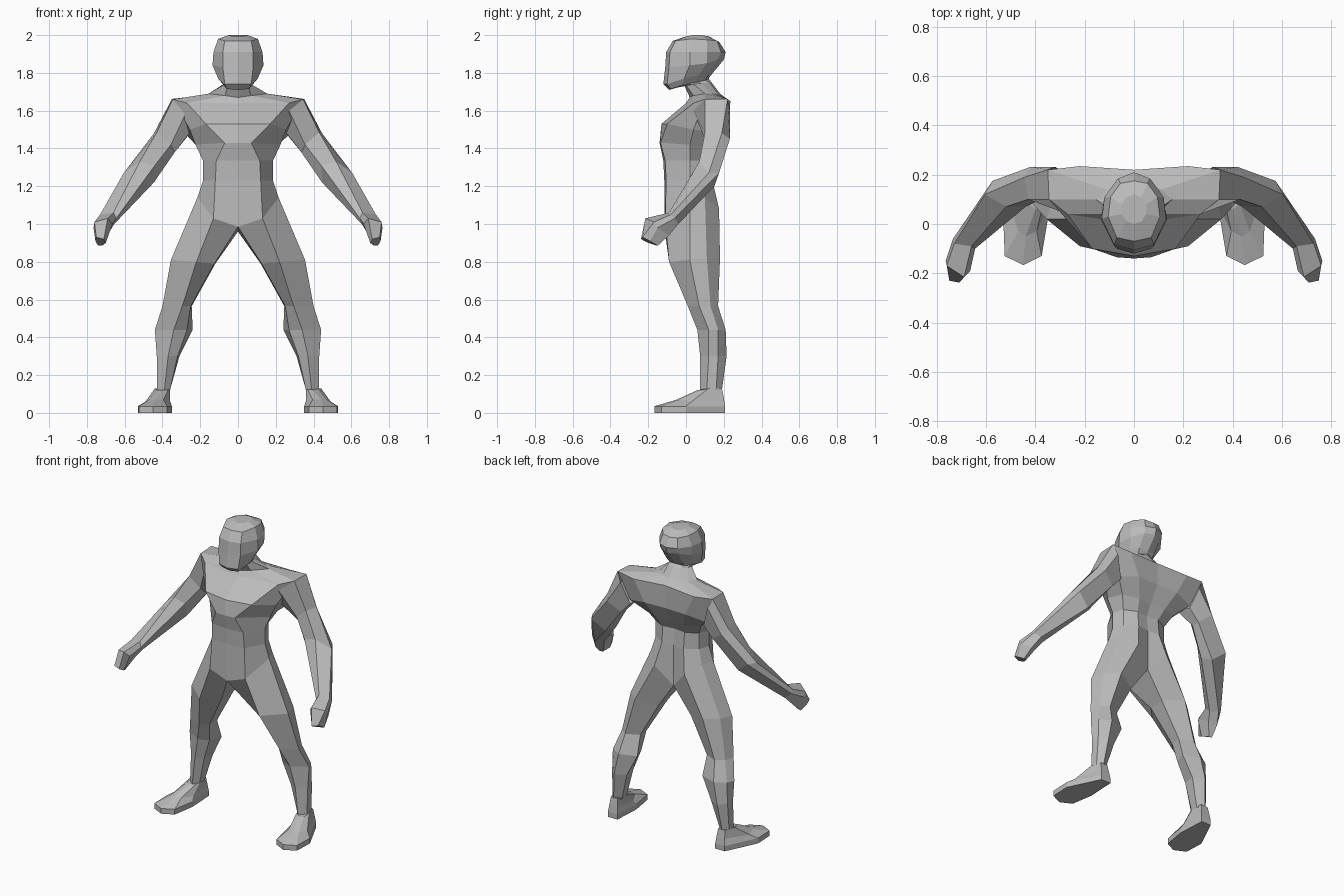
import bpy, bmesh

grey = bpy.data.materials.new("plain_grey")
grey.diffuse_color = (0.5, 0.5, 0.5, 1)


def loft(name, rings, open_start=False, open_end=False, mirror=False):
    """Skin a row of rings; ends are capped, then opened where parts join."""
    bm = bmesh.new()
    rows = [[bm.verts.new(p) for p in ring] for ring in rings]
    n = len(rows[0])
    for a, b in zip(rows, rows[1:]):
        for i in range(n):
            j = (i + 1) % n
            bm.faces.new((a[i], a[j], b[j], b[i]))
    caps = [bm.faces.new(rows[0]), bm.faces.new(rows[-1])]
    bmesh.ops.recalc_face_normals(bm, faces=bm.faces[:])
    for cap, is_open in zip(caps, (open_start, open_end)):
        if is_open:
            bm.faces.remove(cap)
    me = bpy.data.meshes.new(name)
    bm.to_mesh(me)
    bm.free()
    me.materials.append(grey)
    ob = bpy.data.objects.new(name, me)
    bpy.context.collection.objects.link(ob)
    if mirror:
        mod = ob.modifiers.new("both_sides", 'MIRROR')
        mod.use_mirror_merge = False
    return ob


def full(half):
    """Complete a half ring (front centre to back centre) across x = 0."""
    return half + [(-x, y, z) for x, y, z in half[-2:0:-1]]


def flat(z, pts):
    return [(x, y, z) for x, y in pts]


# shared seams: neck base and slanted hip line
neck_base = [(0, .02, 1.67), (.07, .04, 1.68), (.155, .10, 1.69),
             (.11, .14, 1.69), (.06, .165, 1.69), (0, .18, 1.69)]
hip = [(0, -.115, .985), (.13, -.11, 1.03), (.215, .02, 1.14),
       (.185, .10, 1.14), (.11, .175, 1.08), (0, .13, .96)]

# head and neck
head = [
    [(0, .0, 1.993), (.03, .01, 1.995), (.05, .04, 2.0), (.05, .08, 2.0), (.03, .11, 1.995), (0, .12, 1.993)],
    [(0, -.07, 1.97), (.07, -.055, 1.97), (.105, .03, 1.98), (.095, .11, 1.975), (.055, .165, 1.97), (0, .175, 1.965)],
    flat(1.91, [(0, -.105), (.08, -.085), (.13, .02), (.12, .11), (.065, .185), (0, .21)]),
    [(0, -.11, 1.83), (.08, -.09, 1.83), (.135, .02, 1.84), (.115, .11, 1.85), (.06, .17, 1.87), (0, .20, 1.87)],
    [(0, -.12, 1.74), (.07, -.10, 1.74), (.105, -.01, 1.77), (.09, .07, 1.79), (.06, .12, 1.79), (0, .13, 1.785)],
    [(0, -.09, 1.71), (.06, -.08, 1.715), (.075, -.02, 1.735), (.07, .05, 1.75), (.05, .10, 1.76), (0, .12, 1.77)],
    [(0, -.01, 1.735), (.05, .0, 1.735), (.07, .04, 1.74), (.07, .08, 1.745), (.05, .12, 1.75), (0, .135, 1.75)],
    neck_base]
loft("head_and_neck", [full(r) for r in head], open_end=True)

# torso from shoulders down to the hip line
torso = [
    neck_base,
    [(0, 0, 1.64), (.27, .04, 1.64), (.345, .10, 1.66), (.35, .22, 1.662), (.22, .235, 1.65), (0, .22, 1.66)],
    [(0, -.13, 1.53), (.17, -.10, 1.53), (.255, .04, 1.50), (.28, .19, 1.48), (.15, .225, 1.51), (0, .22, 1.51)],
    [(0, -.14, 1.43), (.07, -.135, 1.43), (.225, .02, 1.42), (.20, .13, 1.41), (.10, .17, 1.4), (0, .155, 1.4)],
    flat(1.335, [(0, -.12), (.115, -.11), (.185, .02), (.16, .09), (.08, .13), (0, .12)]),
    flat(1.23, [(0, -.115), (.12, -.105), (.185, .02), (.16, .09), (.08, .14), (0, .13)]),
    hip]
loft("torso", [full(r) for r in torso], open_start=True, open_end=True)

# legs
leg = [
    hip,
    [(.125, .01, .79), (.22, -.09, .80), (.355, .02, .81), (.33, .11, .82), (.25, .18, .82), (.12, .12, .79)],
    flat(.565, [(.25, .06), (.295, .01), (.40, .07), (.38, .13), (.33, .17), (.245, .13)]),
    flat(.44, [(.27, .085), (.34, .06), (.44, .12), (.42, .17), (.35, .21), (.24, .17)]),
    flat(.30, [(.32, .10), (.37, .075), (.43, .12), (.425, .17), (.38, .215), (.31, .18)]),
    flat(.12, [(.36, .11), (.39, .075), (.43, .11), (.43, .16), (.40, .19), (.36, .16)])]
loft("leg", leg, open_start=True, open_end=True, mirror=True)

# feet
sole = [(.36, .207), (.43, .207), (.53, 0), (.525, -.13), (.45, -.167), (.375, -.13), (.35, .02)]
foot = [
    flat(0, sole),
    flat(.035, sole),
    [(.365, .20, .08), (.425, .20, .08), (.49, .03, .06), (.47, -.03, .07),
     (.44, -.05, .07), (.395, -.03, .07), (.36, .04, .06)],
    [(.37, .19, .13), (.42, .19, .13), (.44, .12, .13), (.43, .08, .12),
     (.40, .06, .12), (.37, .08, .12), (.36, .12, .13)]]
loft("foot", foot, mirror=True)

# arms down to the wrist
wrist = [(.66, -.09, 1.06), (.73, -.08, 1.05), (.735, -.06, 1.03),
         (.70, -.04, 1.0), (.655, -.07, 1.0), (.645, -.10, 1.03)]
arm = [
    [(.345, .10, 1.66), (.35, .22, 1.662), (.32, .232, 1.60), (.27, .20, 1.46), (.25, .09, 1.49), (.27, .04, 1.60)],
    [(.43, .10, 1.485), (.445, .19, 1.48), (.42, .232, 1.45), (.34, .20, 1.385), (.335, .15, 1.38), (.355, .11, 1.42)],
    [(.52, .07, 1.33), (.605, .12, 1.27), (.575, .175, 1.27), (.49, .15, 1.20), (.445, .10, 1.22), (.44, .07, 1.31)],
    wrist]
loft("arm", arm, open_start=True, open_end=True, mirror=True)

# hands
hand = [
    wrist,
    [(.69, -.215, 1.03), (.76, -.17, 1.01), (.765, -.15, .98), (.73, -.09, .94), (.68, -.11, .96), (.665, -.19, 1.0)],
    [(.71, -.238, .92), (.75, -.23, .93), (.755, -.19, .91), (.74, -.15, .885), (.72, -.155, .885), (.70, -.2, .90)]]
loft("hand", hand, open_start=True, mirror=True)
